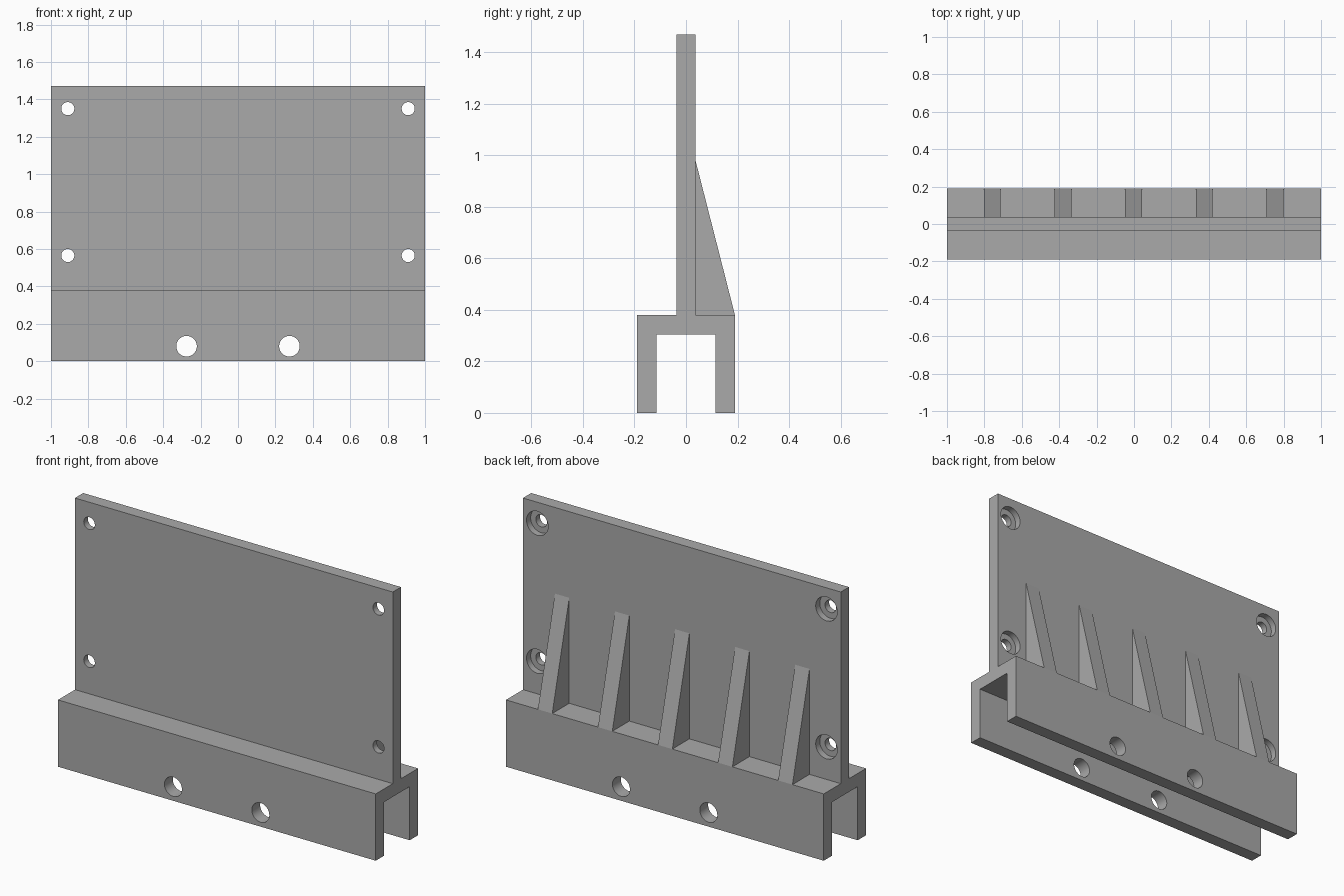
import bpy
import bmesh
from math import pi
from mathutils import Matrix

cube = bpy.data.objects.get("Cube")
if cube:
    bpy.data.objects.remove(cube, do_unlink=True)

grey = bpy.data.materials.new("plain grey")
grey.use_nodes = True
GREY = (0.4, 0.4, 0.4, 1)
grey.diffuse_color = GREY
grey.node_tree.nodes["Principled BSDF"].inputs["Base Color"].default_value = GREY


def finish(name, bm):
    bmesh.ops.recalc_face_normals(bm, faces=bm.faces)
    mesh = bpy.data.meshes.new(name)
    bm.to_mesh(mesh)
    bm.free()
    mesh.materials.append(grey)
    obj = bpy.data.objects.new(name, mesh)
    bpy.context.collection.objects.link(obj)
    return obj


def extrude_x(name, outline, x0, x1):
    """Extrude a (y, z) outline along x."""
    bm = bmesh.new()
    face = bm.faces.new([bm.verts.new((x0, y, z)) for y, z in outline])
    grown = bmesh.ops.extrude_face_region(bm, geom=[face])["geom"]
    verts = [v for v in grown if isinstance(v, bmesh.types.BMVert)]
    bmesh.ops.translate(bm, verts=verts, vec=(x1 - x0, 0, 0))
    return finish(name, bm)


def drill(obj, x, z, radius, y0, y1):
    """Cut a round hole along y."""
    bm = bmesh.new()
    place = Matrix.Translation((x, (y0 + y1) / 2, z)) @ Matrix.Rotation(pi / 2, 4, "X")
    bmesh.ops.create_cone(bm, cap_ends=True, segments=48, radius1=radius,
                          radius2=radius, depth=y1 - y0, matrix=place)
    cutter = finish("hole_cutter", bm)
    cutter.hide_render = True
    mod = obj.modifiers.new("hole", "BOOLEAN")
    mod.operation = "DIFFERENCE"
    mod.solver = "EXACT"
    mod.object = cutter
    bpy.context.view_layer.objects.active = obj
    bpy.ops.object.modifier_apply(modifier=mod.name)
    bpy.data.objects.remove(cutter, do_unlink=True)


# Upright plate standing on an inverted U channel, as one profile
outer, inner, half = 0.19, 0.115, 0.037
shoulder, ceiling, top = 0.38, 0.305, 1.47
right_half = [(inner, ceiling), (inner, 0), (outer, 0),
              (outer, shoulder), (half, shoulder), (half, top)]
left_half = [(-y, z) for y, z in reversed(right_half)]
bracket = extrude_x("bracket_body", right_half + left_half, -1, 1)

# Screw holes with counterbores on the back of the plate
for x in (-0.91, 0.91):
    for z in (0.565, 1.35):
        drill(bracket, x, z, 0.035, -0.1, 0.1)
        drill(bracket, x, z, 0.068, 0, 0.1)

# Cross holes through both channel walls
for x in (-0.275, 0.275):
    drill(bracket, x, 0.08, 0.055, -0.3, 0.3)

bpy.ops.object.select_all(action="DESELECT")
bracket.select_set(True)
bpy.context.view_layer.objects.active = bracket
bpy.ops.object.shade_smooth_by_angle(angle=pi / 6)

# Triangular ribs bracing the back of the plate
for i in range(5):
    x = (i - 2) * 0.378 - 0.002
    extrude_x(f"rib_{i + 1}", [(half, shoulder), (outer, shoulder), (half, 0.98)],
              x - 0.045, x + 0.045)
